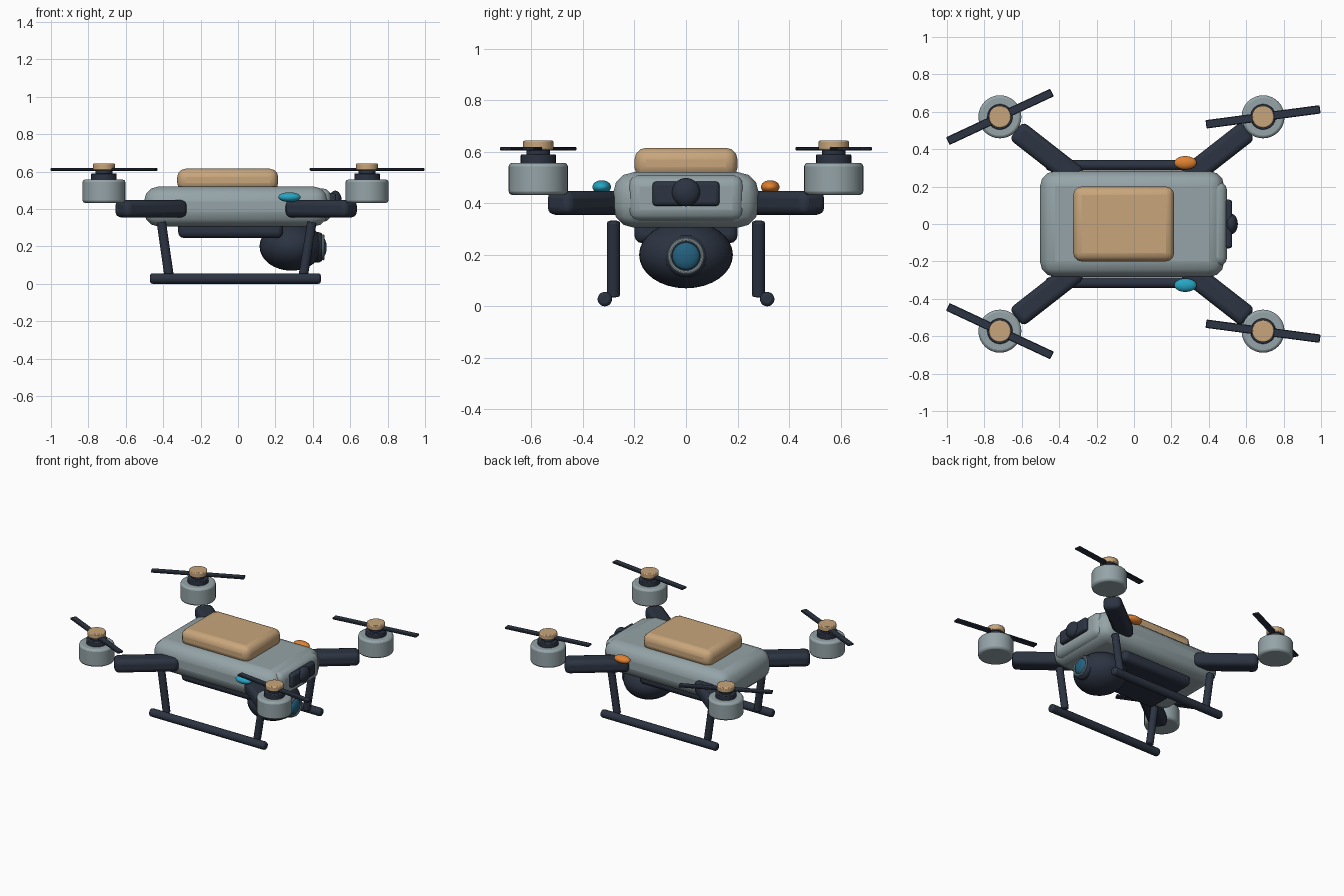
import bpy, math
from mathutils import Vector

if "Cube" in bpy.data.objects:
    bpy.data.objects.remove(bpy.data.objects["Cube"])


def material(name, rgb):
    m = bpy.data.materials.new(name)
    m.diffuse_color = (*rgb, 1)
    m.use_nodes = True
    m.node_tree.nodes["Principled BSDF"].inputs["Base Color"].default_value = m.diffuse_color
    return m


GREY = material("shell_grey", (0.30, 0.37, 0.39))
DARK = material("dark_slate", (0.025, 0.034, 0.054))
TAN = material("tan", (0.58, 0.38, 0.20))
ORANGE = material("orange", (0.75, 0.22, 0.03))
TEAL = material("teal", (0.02, 0.38, 0.55))
GLASS = material("lens_blue", (0.017, 0.12, 0.21))


def finish(name, mat, bevel=0, segments=2):
    ob = bpy.context.object
    ob.name = name
    ob.data.materials.append(mat)
    if bevel:
        mod = ob.modifiers.new("bevel", 'BEVEL')
        mod.width, mod.segments = bevel, segments
        mod.limit_method = 'ANGLE'
    bpy.ops.object.shade_smooth_by_angle(angle=math.radians(25))
    return ob


def box(name, mat, loc, size, bevel, segments=3, turn=0):
    bpy.ops.mesh.primitive_cube_add(size=1, location=loc)
    bpy.context.object.scale = size
    bpy.ops.object.transform_apply(location=False, rotation=False, scale=True)
    bpy.context.object.rotation_euler.z = turn
    return finish(name, mat, bevel, segments)


def rod(name, mat, a, b, radius, bevel=0, sides=32):
    a, b = Vector(a), Vector(b)
    bpy.ops.mesh.primitive_cylinder_add(vertices=sides, radius=radius, depth=(b - a).length,
                                        location=(a + b) / 2)
    bpy.context.object.rotation_euler = (b - a).to_track_quat('Z', 'Y').to_euler()
    return finish(name, mat, bevel)


def ellipsoid(name, mat, loc, radii, tilt=0):
    bpy.ops.mesh.primitive_uv_sphere_add(segments=32, ring_count=16, location=loc)
    ob = bpy.context.object
    ob.scale = radii
    bpy.ops.object.transform_apply(location=False, rotation=False, scale=True)
    ob.rotation_euler.y = tilt
    return finish(name, mat)


# Hull, battery cover and nose
box("body_shell", GREY, (-0.01, 0, 0.413), (0.985, 0.565, 0.215), 0.08)
box("battery_cover", TAN, (-0.055, 0, 0.555), (0.54, 0.40, 0.12), 0.045)
box("nose_block", GREY, (0.43, 0, 0.42), (0.135, 0.45, 0.18), 0.045)
box("sensor_panel", DARK, (0.50, 0, 0.437), (0.05, 0.26, 0.095), 0.015)
ellipsoid("front_sensor", DARK, (0.52, 0, 0.443), (0.035, 0.055, 0.055))
box("belly_plate", DARK, (-0.04, 0, 0.29), (0.56, 0.40, 0.09), 0.03)

# Hanging camera
ellipsoid("camera_housing", DARK, (0.285, 0, 0.20), (0.17, 0.182, 0.13))
rod("camera_barrel", DARK, (0.32, 0, 0.195), (0.455, 0, 0.195), 0.082, 0.025)
bpy.ops.mesh.primitive_torus_add(major_radius=0.063, minor_radius=0.007, major_segments=32,
                                 minor_segments=8, location=(0.455, 0, 0.195),
                                 rotation=(0, math.pi / 2, 0))
finish("lens_ring", GREY)
ellipsoid("lens", GLASS, (0.45, 0, 0.195), (0.024, 0.054, 0.054))

# Status lights
ellipsoid("left_light", ORANGE, (0.275, 0.327, 0.463), (0.06, 0.036, 0.026))
ellipsoid("right_light", TEAL, (0.275, -0.327, 0.463), (0.06, 0.036, 0.026))
ellipsoid("rear_light", ORANGE, (-0.478, 0, 0.476), (0.014, 0.025, 0.008), math.radians(-45))

# Arms, motors and propellers
for side, s in (("right", -1), ("left", 1)):
    for end, e, mx, ax, spin in (("front", 1, 0.69, 0.445, 7.5), ("rear", -1, -0.717, -0.465, 25)):
        tag = f"{end}_{side}"
        my = 0.573 * s
        box("arm_" + tag, DARK, (ax, 0.372 * s, 0.401), (0.42, 0.12, 0.093), 0.03, 3,
            math.radians(38) * e * s)
        rod("motor_" + tag, GREY, (mx, my, 0.432), (mx, my, 0.557), 0.115, 0.014)
        rod("spindle_" + tag, DARK, (mx, my, 0.55), (mx, my, 0.59), 0.068, 0.004)
        rod("shaft_" + tag, DARK, (mx, my, 0.585), (mx, my, 0.61), 0.045)
        box("propeller_" + tag, DARK, (mx, my, 0.611), (0.615, 0.045, 0.014), 0.004, 1,
            math.radians(spin) * s)
        rod("hub_" + tag, TAN, (mx, my, 0.606), (mx, my, 0.643), 0.059, 0.006)

    # Landing gear
    rod(f"skid_{side}", DARK, (-0.47, 0.315 * s, 0.028), (0.443, 0.315 * s, 0.028), 0.028, 0.012, 20)
    for end, top, foot in (("front", 0.395, 0.348), ("rear", -0.41, -0.368)):
        rod(f"leg_{end}_{side}", DARK, (top, 0.281 * s, 0.33), (foot, 0.281 * s, 0.038),
            0.025, 0.006, 20)
